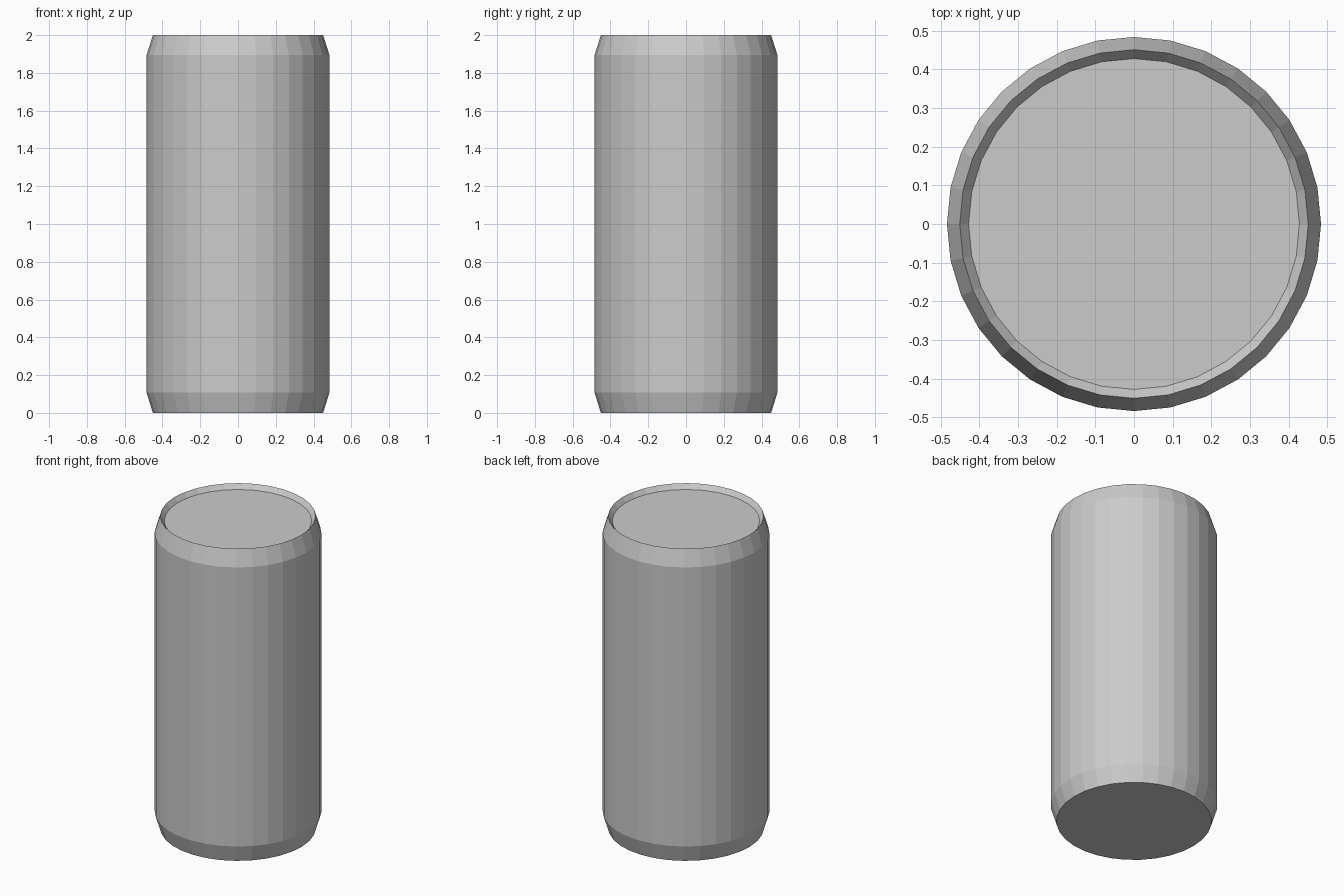
import bpy
import bmesh
from math import cos, sin, tau

cube = bpy.data.objects.get("Cube")
if cube:
    bpy.data.objects.remove(cube, do_unlink=True)

SIDES = 32
# Radius and height of each ring, from the base up and over the rim
PROFILE = [(0.451, 0), (0.484, 0.107), (0.484, 1.895), (0.451, 2), (0.428, 1.97)]


def make_material(name, color):
    mat = bpy.data.materials.new(name)
    mat.use_nodes = True
    mat.diffuse_color = color
    mat.node_tree.nodes["Principled BSDF"].inputs["Base Color"].default_value = color
    return mat


def lathe(name, profile, mat):
    """Closed faceted solid from a stack of rings."""
    bm = bmesh.new()
    rings = []
    for r, z in profile:
        angles = [tau * i / SIDES for i in range(SIDES)]
        rings.append([bm.verts.new((r * cos(a), r * sin(a), z)) for a in angles])
    for low, high in zip(rings, rings[1:]):
        for i in range(SIDES):
            j = (i + 1) % SIDES
            bm.faces.new((low[i], low[j], high[j], high[i]))
    # Flat base and recessed lid
    bm.faces.new(rings[0][::-1])
    bm.faces.new(rings[-1])
    mesh = bpy.data.meshes.new(name)
    bm.to_mesh(mesh)
    bm.free()
    mesh.materials.append(mat)
    obj = bpy.data.objects.new(name, mesh)
    bpy.context.collection.objects.link(obj)
    return obj


grey = make_material("light_grey", (0.6, 0.6, 0.6, 1))
lathe("can_body", PROFILE, grey)
